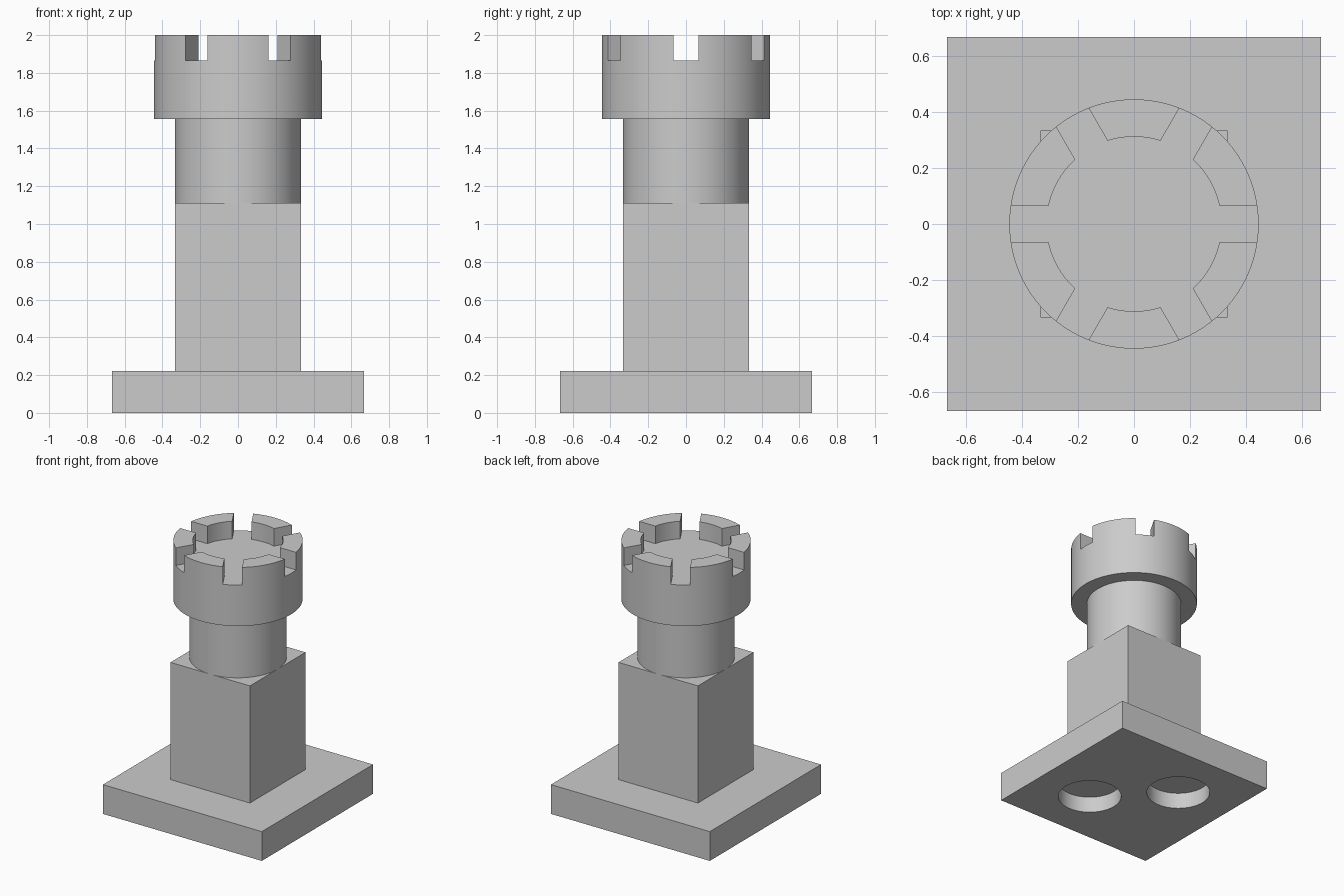
import bpy
import math

default = bpy.data.objects.get("Cube")
if default:
    bpy.data.objects.remove(default, do_unlink=True)

# One plain grey for the whole piece
GREY = (0.6, 0.6, 0.6, 1.0)
grey = bpy.data.materials.new("light grey")
grey.use_nodes = True
grey.diffuse_color = GREY
grey.node_tree.nodes["Principled BSDF"].inputs["Base Color"].default_value = GREY

U = 2 / 90  # the piece is laid out on a height of 90 units


def finish(name):
    obj = bpy.context.object
    obj.name = name
    obj.data.name = name
    bpy.ops.object.transform_apply(location=False, rotation=True, scale=True)
    obj.data.materials.append(grey)
    return obj


def box(name, size, bottom, height, depth=None, turn=0):
    bpy.ops.mesh.primitive_cube_add(
        size=1, location=(0, 0, (bottom + height / 2) * U), rotation=(0, 0, turn))
    bpy.context.object.scale = (size * U, (depth or size) * U, height * U)
    return finish(name)


def cylinder(name, radius, bottom, height, x=0, y=0):
    bpy.ops.mesh.primitive_cylinder_add(
        vertices=96, radius=radius * U, depth=height * U,
        location=(x * U, y * U, (bottom + height / 2) * U))
    return finish(name)


def cut(target, cutter):
    cutter.hide_render = True
    mod = target.modifiers.new("cut", "BOOLEAN")
    mod.operation = "DIFFERENCE"
    mod.solver = "EXACT"
    mod.object = cutter
    bpy.context.view_layer.objects.active = target
    bpy.ops.object.modifier_apply(modifier=mod.name)
    bpy.data.objects.remove(cutter, do_unlink=True)


def smooth(obj):
    bpy.ops.object.select_all(action="DESELECT")
    obj.select_set(True)
    bpy.context.view_layer.objects.active = obj
    bpy.ops.object.shade_smooth_by_angle(angle=math.radians(30))


# Square base with two round sockets underneath
base = box("base", 60, 0, 10)
for side in (-1, 1):
    cut(base, cylinder("socket_cutter", 10, -2, 7.5, 10 * side, -10 * side))
smooth(base)

# Square column and round neck
box("column", 30, 10, 40)
smooth(cylinder("neck", 15, 50, 20))

# Tower head: sunken floor, then three crossing slots leave six battlements
head = cylinder("battlement_head", 20, 70, 20)
cut(head, cylinder("floor_cutter", 14, 84, 10))
for i in range(3):
    cut(head, box("slot_cutter", 60, 84, 10, depth=6, turn=i * math.pi / 3))
smooth(head)
